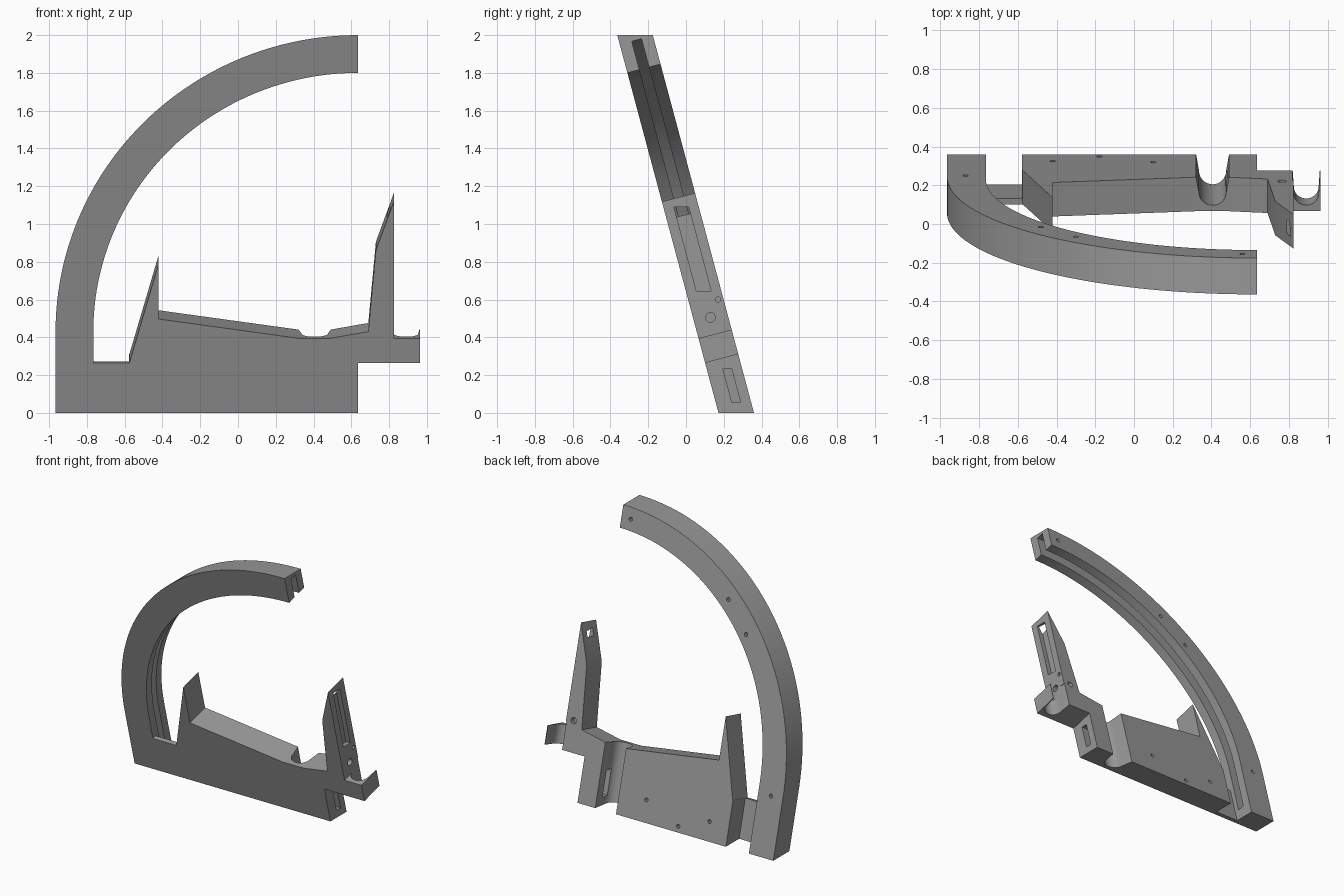
import bpy, bmesh, math
from mathutils import Matrix, Vector

if "Cube" in bpy.data.objects:
    bpy.data.objects.remove(bpy.data.objects["Cube"], do_unlink=True)

LEAN = math.tan(math.radians(15))
FRONT, BACK, LIFT = 0.172, 0.36, 0.046   # slab offsets at floor level

grey = bpy.data.materials.new("plain grey")
grey.use_nodes = True
grey.diffuse_color = (0.31, 0.31, 0.31, 1)
grey.node_tree.nodes["Principled BSDF"].inputs["Base Color"].default_value = (0.31, 0.31, 0.31, 1)


def finish(name, bm):
    bmesh.ops.recalc_face_normals(bm, faces=bm.faces[:])
    mesh = bpy.data.meshes.new(name)
    bm.to_mesh(mesh)
    bm.free()
    mesh.materials.append(grey)
    obj = bpy.data.objects.new(name, mesh)
    bpy.context.collection.objects.link(obj)
    return obj


def bridge(name, ring_a, ring_b):
    """Solid between two matching outlines."""
    bm = bmesh.new()
    a = [bm.verts.new(p) for p in ring_a]
    b = [bm.verts.new(p) for p in ring_b]
    bm.faces.new(a)
    bm.faces.new(b[::-1])
    for i in range(len(a)):
        j = (i + 1) % len(a)
        bm.faces.new((a[i], b[i], b[j], a[j]))
    return finish(name, bm)


def leaning_slab(name, outline, y0, y1):
    """Outline of (x, z, tilted) swept through the leaning thickness."""
    def ring(y):
        rise = LIFT * (y - FRONT) / (BACK - FRONT)
        return [(x, y - LEAN * (z + t * rise), z + t * rise) for x, z, t in outline]
    return bridge(name, ring(y0), ring(y1))


def leaning_prism(name, section, z0, z1):
    """Horizontal section of (x, y) swept up along the lean."""
    def ring(z):
        return [(x, y - LEAN * z, z) for x, y in section]
    return bridge(name, ring(z0), ring(z1))


def box_section(x0, x1, y0, y1):
    return [(x0, y0), (x1, y0), (x1, y1), (x0, y1)]


def drill(name, point, axis, radius, depth):
    bm = bmesh.new()
    turn = Vector(axis).to_track_quat('Z', 'Y').to_matrix().to_4x4()
    bmesh.ops.create_cone(bm, cap_ends=True, segments=16, radius1=radius, radius2=radius,
                          depth=depth, matrix=Matrix.Translation(point) @ turn)
    return finish(name, bm)


def arc(rx, rz, tilted, steps=48):
    """Quarter arc from the leg up to the arch tip."""
    pts = []
    for i in range(steps + 1):
        a = math.pi / 2 * i / steps
        pts.append((0.636 - rx * math.cos(a), 0.43 + rz * math.sin(a), tilted))
    return pts


# Whole frame outline: outer arch, inner arch, floor, posts, tab
outline = [(-0.966, 0, 0)] + arc(1.602, 1.57, 0) + arc(1.402, 1.37, 1)[::-1]
outline += [(x, z, 1) for x, z in (
    (-0.766, 0.265), (-0.575, 0.265), (-0.42, 0.79), (-0.42, 0.497),
    (0.32, 0.395), (0.49, 0.395), (0.69, 0.43), (0.73, 0.86),
    (0.825, 1.118), (0.825, 0.395), (0.964, 0.395), (0.964, 0.265), (0.636, 0.265))]
outline += [(0.636, 0, 0)]
frame = leaning_slab("arched_frame", outline, FRONT, BACK)

cutters = []

# Channel along the inside of the arch and its leg
channel = [(-0.916, 0.06, 1)] + arc(1.552, 1.52, 1) + [(0.7, 1.95, 1), (0.7, 1.7, 1)]
channel += arc(1.33, 1.3, 1)[::-1] + [(-0.694, 0.06, 1)]
cutters.append(leaning_slab("channel_cutter", channel, 0.24, 0.295))

# Recess behind the floor between leg and left post
cutters.append(leaning_prism("recess_cutter", box_section(-0.766, -0.578, 0.205, 0.5), -0.1, 0.38))


# U-shaped grooves in the back
def u_groove(cx, r, flare, top):
    cy = 0.205 + r
    sec = [(cx - flare, 0.45), (cx - flare, BACK)]
    for i in range(17):
        a = math.pi + math.pi * i / 16
        sec.append((cx + r * math.cos(a), cy + r * math.sin(a)))
    sec += [(cx + flare, BACK), (cx + flare, 0.45)]
    cutters.append(leaning_prism("groove_cutter", sec, -0.1, top))


u_groove(0.406, 0.07, 0.085, 0.6)
u_groove(0.89, 0.064, 0.07, 0.5)

# Slots in the right-hand faces of post and base
cutters.append(leaning_prism("post_slot_cutter", box_section(0.79, 0.9, 0.228, 0.306), 0.645, 1.09))
cutters.append(leaning_prism("base_slot_cutter", box_section(0.45, 0.7, 0.258, 0.304), 0.055, 0.235))

# Screw holes in the back and in the post side
normal = (0, math.cos(math.radians(15)), math.sin(math.radians(15)))
for x, z, r in ((-0.87, 0.41, 0.014), (-0.48, 1.4, 0.014), (-0.3, 1.59, 0.014), (0.56, 1.92, 0.014),
                (-0.42, 0.13, 0.014), (-0.18, 0.04, 0.014), (0.1, 0.15, 0.014), (0.765, 0.52, 0.022)):
    cutters.append(drill("hole_cutter", (x, BACK - LEAN * z, z), normal, r, 0.08))
for y, z, r in ((0.13, 0.505, 0.025), (0.17, 0.6, 0.014)):
    cutters.append(drill("side_hole_cutter", (0.83, y, z), (1, 0, 0), r, 0.1))

# Cut everything out, then drop the cutters
for c in cutters:
    c.hide_render = True
    mod = frame.modifiers.new(c.name, 'BOOLEAN')
    mod.operation = 'DIFFERENCE'
    mod.solver = 'EXACT'
    mod.object = c
bpy.context.view_layer.update()
graph = bpy.context.evaluated_depsgraph_get()
result = bpy.data.meshes.new_from_object(frame.evaluated_get(graph))
frame.modifiers.clear()
frame.data = result
result.materials.clear()
result.materials.append(grey)
for p in result.polygons:
    p.material_index = 0
for c in cutters:
    bpy.data.objects.remove(c, do_unlink=True)

bpy.ops.object.select_all(action='DESELECT')
frame.select_set(True)
bpy.context.view_layer.objects.active = frame
bpy.ops.object.shade_smooth_by_angle(angle=math.radians(25))
